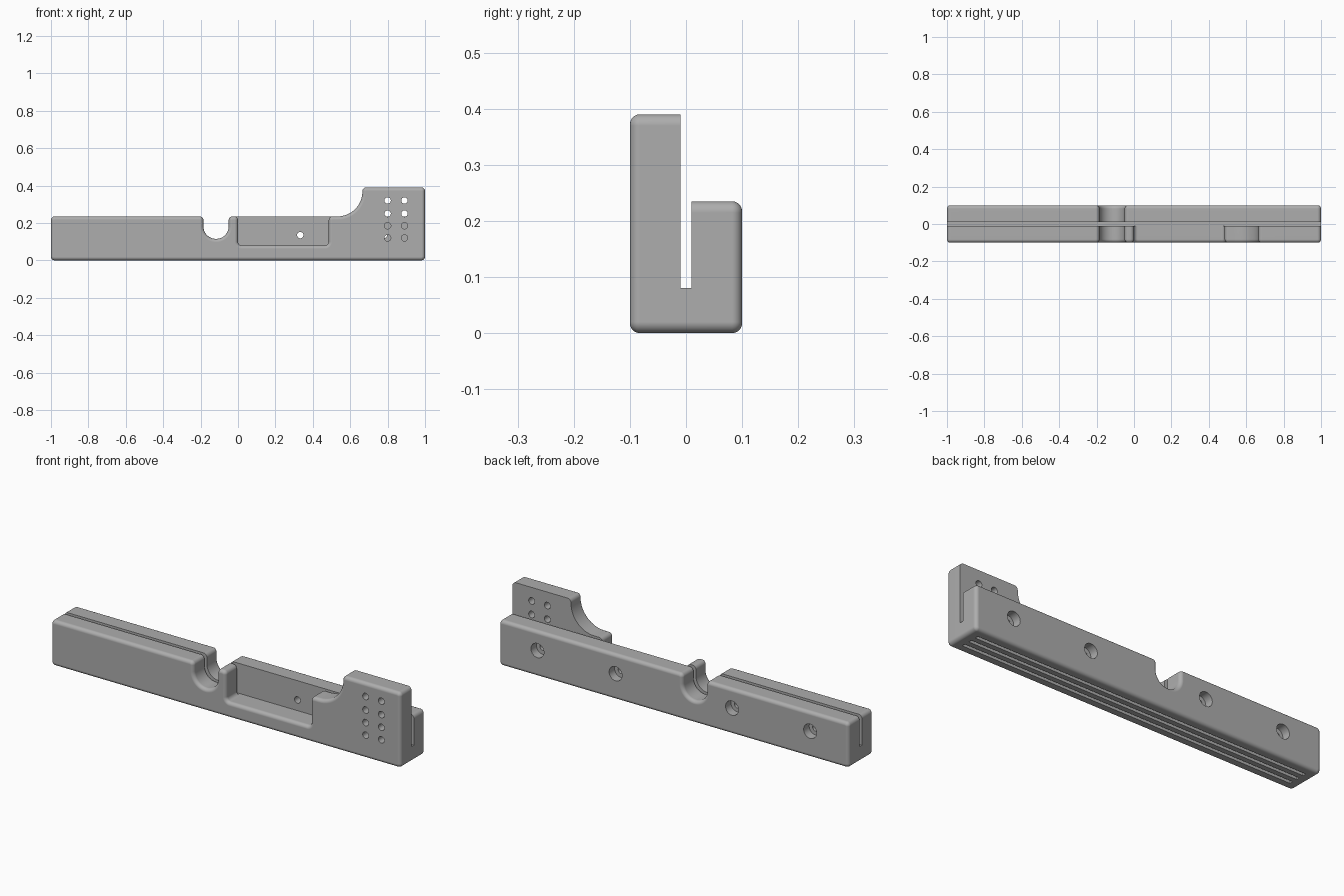
import bpy, bmesh, math
from mathutils import Vector, Matrix

cube = bpy.data.objects.get("Cube")
if cube:
    bpy.data.objects.remove(cube, do_unlink=True)

GREY = (0.42, 0.42, 0.42, 1.0)
mat = bpy.data.materials.new("plain_grey")
mat.use_nodes = True
mat.diffuse_color = GREY
mat.node_tree.nodes["Principled BSDF"].inputs["Base Color"].default_value = GREY

R = 0.02            # edge rounding
TOP = 0.235         # height of the low walls
FLOOR = 0.08        # bottom of the long slot
GAP = 0.01          # half width of the slot
SIDE = 0.1          # half depth of the body


def rounded(corners, steps=8):
    """Turn (x, z, radius) corners into an outline with filleted corners."""
    pts = []
    for i, (x, z, r) in enumerate(corners):
        p = Vector((x, 0, z))
        if r == 0:
            pts.append(p)
            continue
        (ax, az, _), (bx, bz, _) = corners[i - 1], corners[(i + 1) % len(corners)]
        u = (Vector((ax, 0, az)) - p).normalized()
        v = (Vector((bx, 0, bz)) - p).normalized()
        half = u.angle(v) / 2
        c = p + (u + v).normalized() * (r / math.sin(half))
        t = r / math.tan(half)
        a, b = (p + u * t - c).normalized(), (p + v * t - c).normalized()
        n = steps * 2 if r > 0.05 else steps
        pts += [c + a.slerp(b, k / n) * r for k in range(n + 1)]
    return pts


def to_object(name, bm):
    bmesh.ops.recalc_face_normals(bm, faces=bm.faces[:])
    me = bpy.data.meshes.new(name)
    bm.to_mesh(me)
    bm.free()
    me.materials.append(mat)
    ob = bpy.data.objects.new(name, me)
    bpy.context.collection.objects.link(ob)
    return ob


def slab(name, corners, y_in, y_out, round_outer=True):
    """Extrude an outline along y and round the rim of its outer face."""
    bm = bmesh.new()
    face = bm.faces.new([bm.verts.new((p.x, y_in, p.z)) for p in rounded(corners)])
    geom = bmesh.ops.extrude_face_region(bm, geom=[face], use_keep_orig=True)["geom"]
    moved = [g for g in geom if isinstance(g, bmesh.types.BMVert)]
    bmesh.ops.translate(bm, verts=moved, vec=(0, y_out - y_in, 0))
    if round_outer:
        rim = [e for e in bm.edges if all(abs(v.co.y - y_out) < 1e-5 for v in e.verts)]
        bmesh.ops.bevel(bm, geom=rim, offset=R * 0.9, segments=5, profile=0.5,
                        affect='EDGES', clamp_overlap=False)
    return to_object(name, bm)


def hole_cutter(name, centres, radius, y0, y1):
    bm = bmesh.new()
    for x, z in centres:
        m = Matrix.Translation((x, (y0 + y1) / 2, z)) @ Matrix.Rotation(math.pi / 2, 4, 'X')
        bmesh.ops.create_cone(bm, cap_ends=True, segments=32, radius1=radius,
                              radius2=radius, depth=y1 - y0, matrix=m)
    return to_object(name, bm)


def cut(ob, cutter):
    mod = ob.modifiers.new("cut", 'BOOLEAN')
    mod.operation = 'DIFFERENCE'
    mod.solver = 'EXACT'
    mod.object = cutter
    bpy.context.view_layer.objects.active = ob
    bpy.ops.object.modifier_apply(modifier=mod.name)


# Outline shared by both walls: base, left end and the round notch
start = [(1, 0, R), (-1, 0, R), (-1, TOP, R),
         (-0.185, TOP, R), (-0.185, 0.115, 0.067),
         (-0.05, 0.115, 0.067), (-0.05, TOP, R)]

# Front wall with the open pocket, sweeping curve and tall plate
front = slab("front_wall", start + [
    (0, TOP, R), (0, FLOOR, R), (0.485, FLOOR, R), (0.485, TOP, R),
    (0.665, TOP, 0.133), (0.665, 0.39, R), (1, 0.39, R)], -GAP, -SIDE)

# Back wall and the narrow floor of the slot
back = slab("back_wall", start + [(1, TOP, R)], GAP, SIDE)
floor = slab("slot_floor", [(1, 0, R), (-1, 0, R), (-1, FLOOR, 0), (1, FLOOR, 0)],
             -GAP, GAP, round_outer=False)

# Grid of small holes through the tall plate
grid = [(x, z) for x in (0.8, 0.89) for z in (0.12, 0.185, 0.25, 0.32)]
plate_holes = hole_cutter("plate_hole_cutter", grid, 0.017, -0.2, 0.0)
cut(front, plate_holes)

# Counterbored screw holes through the back wall
screws = [(x, 0.135) for x in (-0.78, -0.333, 0.333, 0.78)]
wide = hole_cutter("counterbore_cutter", screws, 0.037, 0.055, 0.2)
narrow = hole_cutter("screw_hole_cutter", screws, 0.017, 0.0, 0.2)
cut(back, wide)
cut(back, narrow)

# Three long grooves in the underside
bm = bmesh.new()
for y in (-0.045, 0, 0.045):
    bmesh.ops.create_cube(bm, size=1, matrix=Matrix.Translation((0, y, 0))
                          @ Matrix.Diagonal((1.9, 0.018, 0.04, 1)))
grooves = to_object("groove_cutter", bm)
for ob in (front, back, floor):
    cut(ob, grooves)

for cutter in (plate_holes, wide, narrow, grooves):
    bpy.data.objects.remove(cutter, do_unlink=True)

# Smooth rounded edges, flat walls
bpy.ops.object.select_all(action='DESELECT')
for ob in (front, back, floor):
    ob.select_set(True)
bpy.context.view_layer.objects.active = front
bpy.ops.object.shade_smooth_by_angle(angle=math.radians(35))
for ob in (front, back, floor):
    wn = ob.modifiers.new("clean_shading", 'WEIGHTED_NORMAL')
    wn.keep_sharp = True
